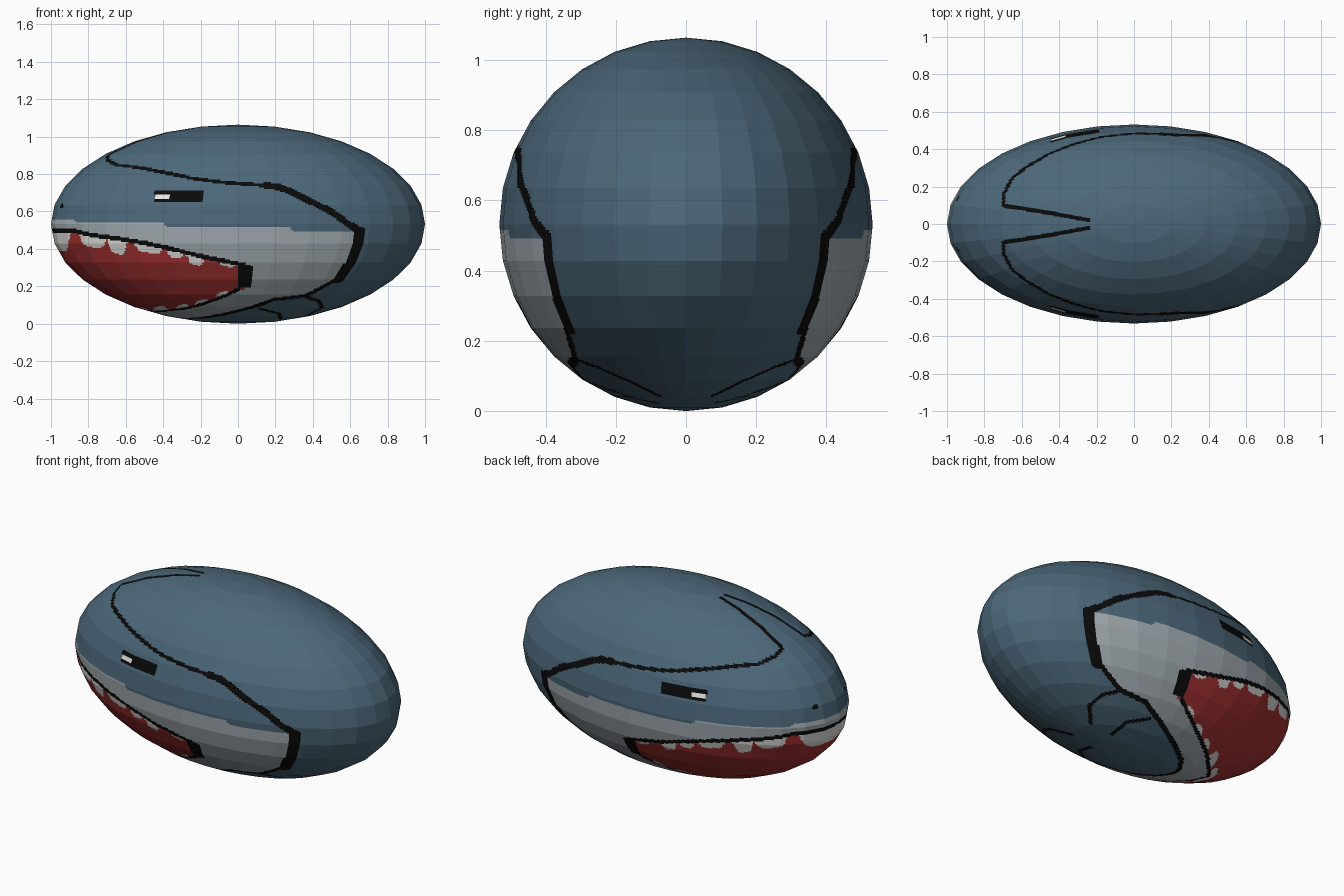
import bpy, bmesh, math
from mathutils import Vector, Matrix
from mathutils.kdtree import KDTree

if "Cube" in bpy.data.objects:
    bpy.data.objects.remove(bpy.data.objects["Cube"])

R = 0.532                      # half width and half height; half length is 1


def lerp(pts, x):
    """Piecewise linear curve through (x, value) points."""
    if x <= pts[0][0]:
        return pts[0][1]
    for (a, va), (b, vb) in zip(pts, pts[1:]):
        if x <= b:
            return va + (vb - va) * (x - a) / (b - a)
    return pts[-1][1]


def on_body(x, y=None, z=None):
    """Point on the ellipsoid; side points give z, plan points give y (below)."""
    r2 = max(0.0, R * R * (1 - x * x))
    if y is None:
        return Vector((x, math.sqrt(max(0.0, r2 - (z - R) ** 2)), z))
    return Vector((x, y, R - math.sqrt(max(0.0, r2 - y * y))))


def line_tree(points):
    """Densely sampled line for fast distance checks."""
    dense = []
    for a, b in zip(points, points[1:]):
        n = max(1, int((b - a).length / 0.005))
        dense += [a.lerp(b, i / n) for i in range(n + 1)]
    tree = KDTree(len(dense))
    for i, p in enumerate(dense):
        # push back on to the curved surface
        q = Vector((p.x, p.y, p.z - R))
        q /= math.sqrt(q.x ** 2 + (q.y ** 2 + q.z ** 2) / R ** 2)
        tree.insert(q + Vector((0, 0, R)), i)
    tree.balance()
    return tree


# Curves of the painting (one side, mirrored in y)
belly_top = [(-1, .56), (-.89, .56), (-.87, .54), (-.4, .54), (-.38, .515),
             (.28, .515), (.3, .49), (.7, .49)]
belly_low = [(-.30, 0), (-.25, .1), (-.13, .19), (.05, .28), (.2, .33),
             (.36, .315), (.45, .33), (.53, .343), (.62, .375), (.655, .397)]
mouth_top = [(-1, .50), (-.88, .495), (-.8, .475), (-.65, .455), (-.5, .43),
             (-.4, .41), (-.3, .385), (-.2, .36), (-.1, .34), (.03, .315)]
mouth_low = [(-.52, 0), (-.45, .09), (-.35, .19), (-.17, .31), (0, .40)]

back_side = [(-.53, .835), (-.4, .81), (-.25, .78), (-.15, .765), (0, .75),
             (.15, .74), (.23, .73), (.32, .69), (.42, .64), (.5, .6),
             (.58, .54), (.66, .49)]
back_top = [(-.24, .02), (-.4, .05), (-.7, .1), (-.7, .16), (-.65, .25)]


def upper(x, y):
    p = on_body(x, y)
    return Vector((x, y, 2 * R - p.z))


# (tree, half width) for each drawn outline
outlines = [
    (line_tree([upper(*p) for p in back_top] + [on_body(x, z=z) for x, z in back_side]), .011),
    (line_tree([on_body(x, z=z) for x, z in back_side[5:]]), .019),
    (line_tree([on_body(x, z=z) for x, z in
                [(.655, .49), (.64, .42), (.62, .35), (.58, .29), (.54, .24)]]), .03),
    (line_tree([on_body(x, y) for x, y in belly_low[:8]]), .014),
    (line_tree([on_body(x, z=z) for x, z in mouth_top]), .012),
    (line_tree([on_body(x, y) for x, y in mouth_low]), .011),
    (line_tree([on_body(*p) for p in [(.36, .31), (.43, .25), (.45, .165), (.37, .08)]]), .011),
    (line_tree([on_body(*p) for p in [(.12, .27), (.22, .2), (.23, .09)]]), .011),
    (line_tree([on_body(-.95, z=.63), on_body(-.945, z=.63)]), .013),
]
low_lip = outlines[5][0]

# Teeth: centre, half width, depth
upper_teeth = [(-.95, .05, .11), (-.78, .08, .065), (-.645, .05, .085),
               (-.48, .08, .05), (-.34, .05, .045), (-.23, .05, .055), (-.06, .05, .03)]
lower_teeth = [(-.52, .04, .05), (-.42, .045, .06), (-.3, .04, .04),
               (-.2, .04, .035), (-.09, .04, .03)]


def bump(teeth, x):
    return max([d * (1 - ((x - c) / w) ** 4) for c, w, d in teeth if abs(x - c) < w],
               default=0)


BLUE, GREY, RED, TEETH, BLACK, WHITE = range(6)


def paint(p):
    """Colour index for a surface point."""
    x, y, z = p.x, abs(p.y), p.z
    q = Vector((x, y, z))
    # eye with a highlight
    if -.45 < x < -.19 and .65 < z < .712:
        return WHITE if x < -.37 and .665 < z < .693 else BLACK
    # mouth corner
    if 0 < x < .075 and .19 < z < .31:
        return BLACK
    for tree, width in outlines:
        if tree.find(q)[2] < width:
            return BLACK
    # mouth and teeth
    top = lerp(mouth_top, x)
    if x < .03 and z < top and y > lerp(mouth_low, x):
        if top - z < bump(upper_teeth, x) or low_lip.find(q)[2] < bump(lower_teeth, x):
            return TEETH
        return RED
    # pale flank
    if x < .67 and z < lerp(belly_top, x) and y > lerp(belly_low, x):
        return GREY
    return BLUE


# Faceted ellipsoid body, each flat facet divided so the painting can be cut in
bm = bmesh.new()
bmesh.ops.create_uvsphere(bm, u_segments=32, v_segments=16, radius=1,
                          matrix=Matrix.Translation((0, 0, R)) @ Matrix.Diagonal((1, R, R, 1)))
bmesh.ops.subdivide_edges(bm, edges=bm.edges[:], cuts=12, use_grid_fill=True)
for f in bm.faces:
    c = f.calc_center_median() - Vector((0, 0, R))
    c /= math.sqrt(c.x ** 2 + (c.y ** 2 + c.z ** 2) / R ** 2)
    f.material_index = paint(c + Vector((0, 0, R)))
    f.smooth = False

mesh = bpy.data.meshes.new("painted_body")
bm.to_mesh(mesh)
bm.free()
for name, col in [("slate blue", (.072, .138, .195)), ("belly grey", (.36, .41, .44)),
                  ("mouth red", (.36, .03, .03)), ("tooth white", (.72, .72, .70)),
                  ("outline black", (.003, .003, .003)), ("eye white", (.9, .9, .88))]:
    m = bpy.data.materials.new(name)
    m.diffuse_color = (*col, 1)
    m.use_nodes = True
    m.node_tree.nodes["Principled BSDF"].inputs["Base Color"].default_value = m.diffuse_color
    mesh.materials.append(m)
body = bpy.data.objects.new("painted_body", mesh)
bpy.context.collection.objects.link(body)
